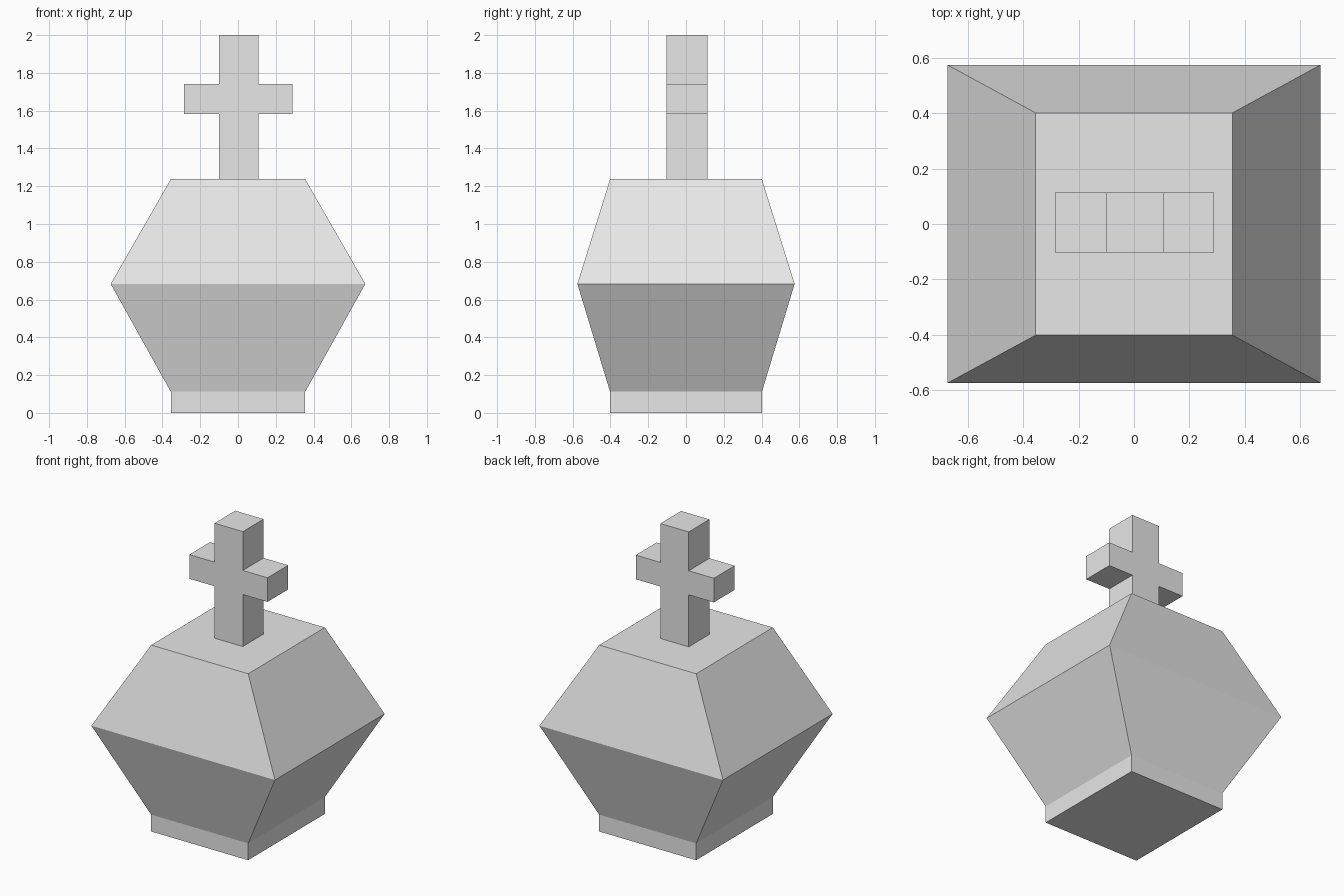
import bpy
import bmesh

cube = bpy.data.objects.get("Cube")
if cube:
    bpy.data.objects.remove(cube, do_unlink=True)

# Single stone colour
grey = bpy.data.materials.new("light_grey")
grey.use_nodes = True
colour = (0.8, 0.8, 0.8, 1)
grey.diffuse_color = colour
grey.node_tree.nodes["Principled BSDF"].inputs["Base Color"].default_value = colour


def finish(name, bm):
    bmesh.ops.recalc_face_normals(bm, faces=bm.faces)
    mesh = bpy.data.meshes.new(name)
    bm.to_mesh(mesh)
    bm.free()
    mesh.materials.append(grey)
    obj = bpy.data.objects.new(name, mesh)
    bpy.context.collection.objects.link(obj)
    return obj


def loft(name, levels):
    """Stack rectangular sections (half width, half depth, height)."""
    bm = bmesh.new()
    rings = [[bm.verts.new((sx * w, sy * d, z))
              for sx, sy in ((-1, -1), (1, -1), (1, 1), (-1, 1))]
             for w, d, z in levels]
    bm.faces.new(rings[0])
    bm.faces.new(rings[-1])
    for low, high in zip(rings, rings[1:]):
        for i in range(4):
            j = (i + 1) % 4
            bm.faces.new((low[i], low[j], high[j], high[i]))
    return finish(name, bm)


# Body: straight plinth, flaring to a wide waist, tapering to a flat top
loft("body", [(0.356, 0.402, 0), (0.356, 0.402, 0.112),
              (0.674, 0.575, 0.683), (0.356, 0.402, 1.237)])

# Cross: one outline extruded front to back
left, right, arm_l, arm_r = -0.1, 0.108, -0.285, 0.289
foot, arm_low, arm_high, tip = 1.237, 1.582, 1.742, 2.0
outline = [(left, foot), (right, foot), (right, arm_low), (arm_r, arm_low),
           (arm_r, arm_high), (right, arm_high), (right, tip), (left, tip),
           (left, arm_high), (arm_l, arm_high), (arm_l, arm_low), (left, arm_low)]
bm = bmesh.new()
front = bm.faces.new([bm.verts.new((x, -0.103, z)) for x, z in outline])
extruded = bmesh.ops.extrude_face_region(bm, geom=[front], use_keep_orig=True)
bmesh.ops.translate(bm, vec=(0, 0.217, 0),
                    verts=[v for v in extruded["geom"] if isinstance(v, bmesh.types.BMVert)])
finish("cross", bm)
